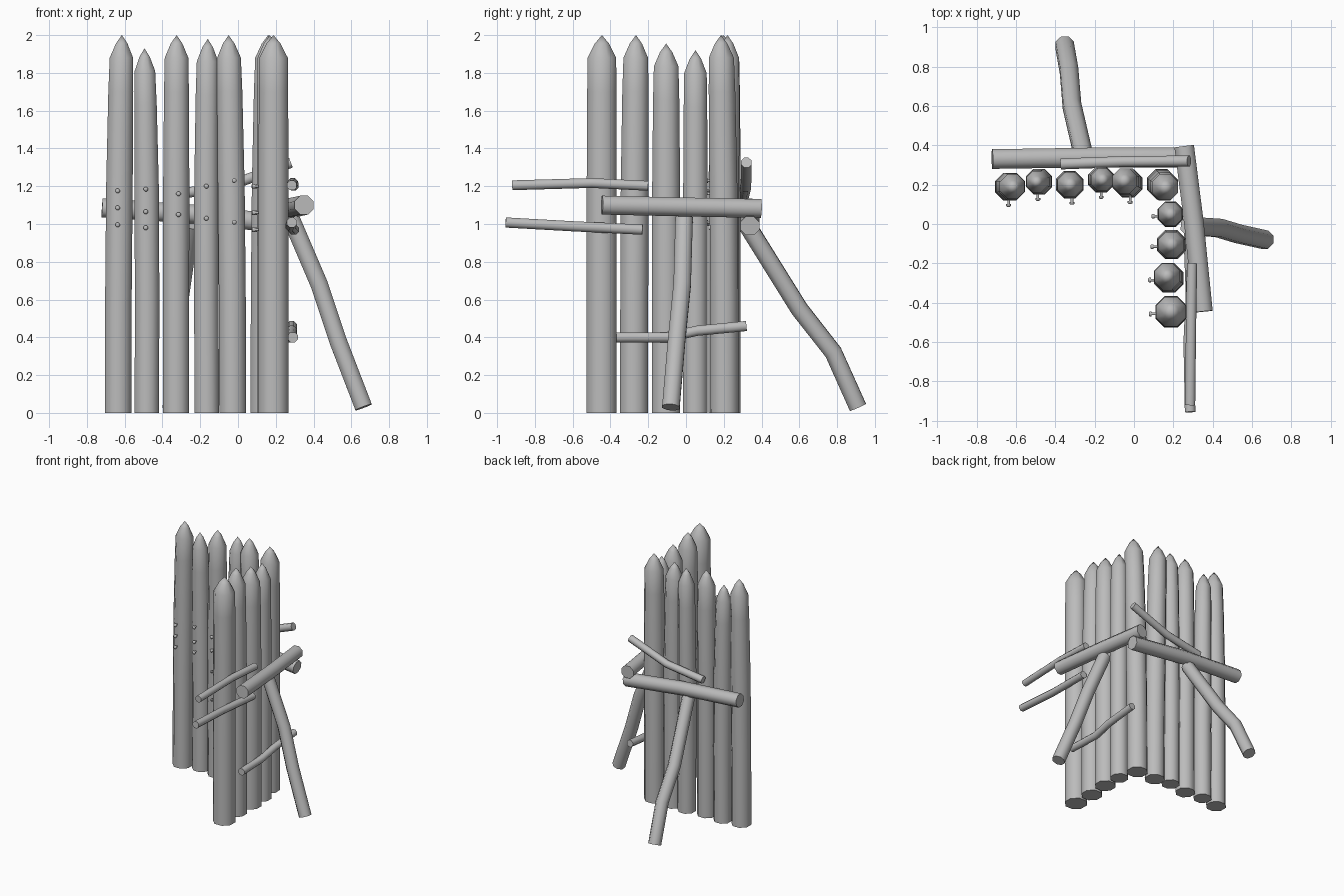
import bpy, bmesh, math
from mathutils import Vector

cube = bpy.data.objects.get("Cube")
if cube:
    bpy.data.objects.remove(cube, do_unlink=True)

wood = bpy.data.materials.new("plain grey wood")
wood.use_nodes = True
GREY = (0.5, 0.5, 0.5, 1)
wood.diffuse_color = GREY
wood.node_tree.nodes["Principled BSDF"].inputs["Base Color"].default_value = GREY


def tube(name, path, radii, sides=8, upright=False, pointed=False):
    """Capped round log swept along a path."""
    pts = [Vector(p) for p in path]
    bm = bmesh.new()
    rings = []
    last = len(pts) - 1
    for i, p in enumerate(pts):
        if pointed and i == last:
            break
        axis = pts[min(i + 1, last)] - pts[max(i - 1, 0)]
        axis = Vector((0, 0, 1)) if upright else axis.normalized()
        ref = Vector((0, 1, 0)) if abs(axis.z) > 0.7 else Vector((0, 0, 1))
        u = ref.cross(axis).normalized()
        v = axis.cross(u)
        ring = []
        for k in range(sides):
            a = 2 * math.pi * (k + 0.5) / sides
            ring.append(bm.verts.new(p + radii[i] * (u * math.cos(a) + v * math.sin(a))))
        rings.append(ring)
    for a, b in zip(rings, rings[1:]):
        for k in range(sides):
            n = (k + 1) % sides
            bm.faces.new((a[k], a[n], b[n], b[k]))
    bm.faces.new(rings[0][::-1])
    if pointed:
        tip = bm.verts.new(pts[-1])
        for k in range(sides):
            bm.faces.new((rings[-1][k], rings[-1][(k + 1) % sides], tip))
    else:
        bm.faces.new(rings[-1])
    bmesh.ops.recalc_face_normals(bm, faces=bm.faces)
    me = bpy.data.meshes.new(name)
    bm.to_mesh(me)
    bm.free()
    me.materials.append(wood)
    ob = bpy.data.objects.new(name, me)
    bpy.context.collection.objects.link(ob)
    bpy.ops.object.select_all(action='DESELECT')
    ob.select_set(True)
    bpy.context.view_layer.objects.active = ob
    bpy.ops.object.shade_smooth_by_angle(angle=math.radians(50))
    return ob


def stake(name, x, y, r, top, dx, dy, bow, slim):
    """Sharpened post; dx, dy lean the tip, bow bends the middle."""
    path, radii = [], []
    for h, k in ((0, 1), (0.6, 1), (1.2, 1), (top - 0.3, (1 + slim) / 2),
                 (top - 0.12, slim), (top - 0.045, slim * 0.5), (top, 0)):
        t = h / top
        path.append((x + dx * t * t + bow * math.sin(math.pi * t), y + dy * t * t, h))
        radii.append(r * k)
    tube(name, path, radii, upright=True, pointed=True)


# Back row of stakes, then the side row
back = [(-0.635, 0.19, 0.076, 2.0, 0.02, 0.0, 0.0, 0.88),
        (-0.483, 0.215, 0.07, 1.93, -0.012, 0.0, 0.004, 0.84),
        (-0.328, 0.2, 0.075, 2.0, 0.003, 0.0, 0.0, 0.9),
        (-0.165, 0.225, 0.07, 1.98, 0.005, 0.0, -0.004, 0.88),
        (-0.028, 0.205, 0.077, 2.0, -0.022, 0.015, 0.0, 0.88),
        (0.14, 0.205, 0.08, 2.0, 0.02, -0.02, 0.0, 0.9)]
side = [(0.185, 0.05, 0.07, 1.92, 0.0, 0.0, 0.0, 0.92),
        (0.19, -0.105, 0.08, 1.955, 0.0, 0.0, 0.0, 0.88),
        (0.178, -0.275, 0.08, 2.0, -0.01, 0.01, 0.0, 0.88),
        (0.188, -0.447, 0.086, 2.0, 0.0, 0.002, 0.0, 0.95)]
for label, row in (("back", back), ("side", side)):
    for i, spec in enumerate(row):
        stake(f"{label}_stake_{i + 1}", *spec)

# Heavy rails and the leaning braces
logs = {
    "back_rail": (0.054, [(-0.72, 0.33, 1.085), (-0.2, 0.338, 1.05), (0.3, 0.338, 0.99)]),
    "side_rail": (0.054, [(0.35, -0.445, 1.1), (0.305, 0, 1.09), (0.255, 0.395, 1.082)]),
    "back_brace": (0.05, [(-0.25, 0.32, 1.0), (-0.315, 0.6, 0.55),
                          (-0.33, 0.78, 0.32), (-0.353, 0.91, 0.03)]),
    "side_brace": (0.05, [(0.28, -0.01, 1.03), (0.43, -0.02, 0.68),
                          (0.53, -0.05, 0.38), (0.665, -0.08, 0.03)]),
    # Thin cross sticks
    "back_stick": (0.03, [(-0.37, 0.305, 1.15), (-0.05, 0.317, 1.2), (0.28, 0.32, 1.325)]),
    "upper_side_stick": (0.028, [(0.285, -0.92, 1.205), (0.29, -0.5, 1.217), (0.295, -0.2, 1.202)]),
    "lower_side_stick": (0.029, [(0.285, -0.955, 1.008), (0.278, -0.6, 0.988), (0.295, -0.23, 0.97)]),
    "low_side_stick": (0.029, [(0.29, -0.37, 0.4), (0.28, -0.1, 0.4),
                               (0.285, 0.06, 0.435), (0.285, 0.32, 0.46)]),
}
for name, (r, path) in logs.items():
    tube(name, path, [r] * len(path))


# Pegs driven through the inner face of the stakes
def peg(name, base, direction):
    b, d = Vector(base), Vector(direction)
    steps = ((-0.03, 0.007), (0.016, 0.007), (0.016, 0.013), (0.026, 0.013), (0.031, 0.007))
    tube(name, [b + d * s for s, _ in steps], [r for _, r in steps])


back_pegs = {-0.637: (0.995, 1.085, 1.175), -0.488: (0.98, 1.065, 1.185),
             -0.315: (1.05, 1.16), -0.167: (1.03, 1.2), -0.02: (1.01, 1.23)}
for (x, heights), row in zip(back_pegs.items(), back):
    for i, z in enumerate(heights):
        peg(f"back_peg_{abs(x)}_{i}", (x, row[1] - row[2] + 0.004, z), (0, -1, 0))
for n, row in enumerate(side):
    for i, z in enumerate((0.97, 1.06, 1.2)):
        peg(f"side_peg_{n}_{i}", (row[0] - row[2] + 0.004, row[1] - 0.01, z), (-1, 0, 0))
